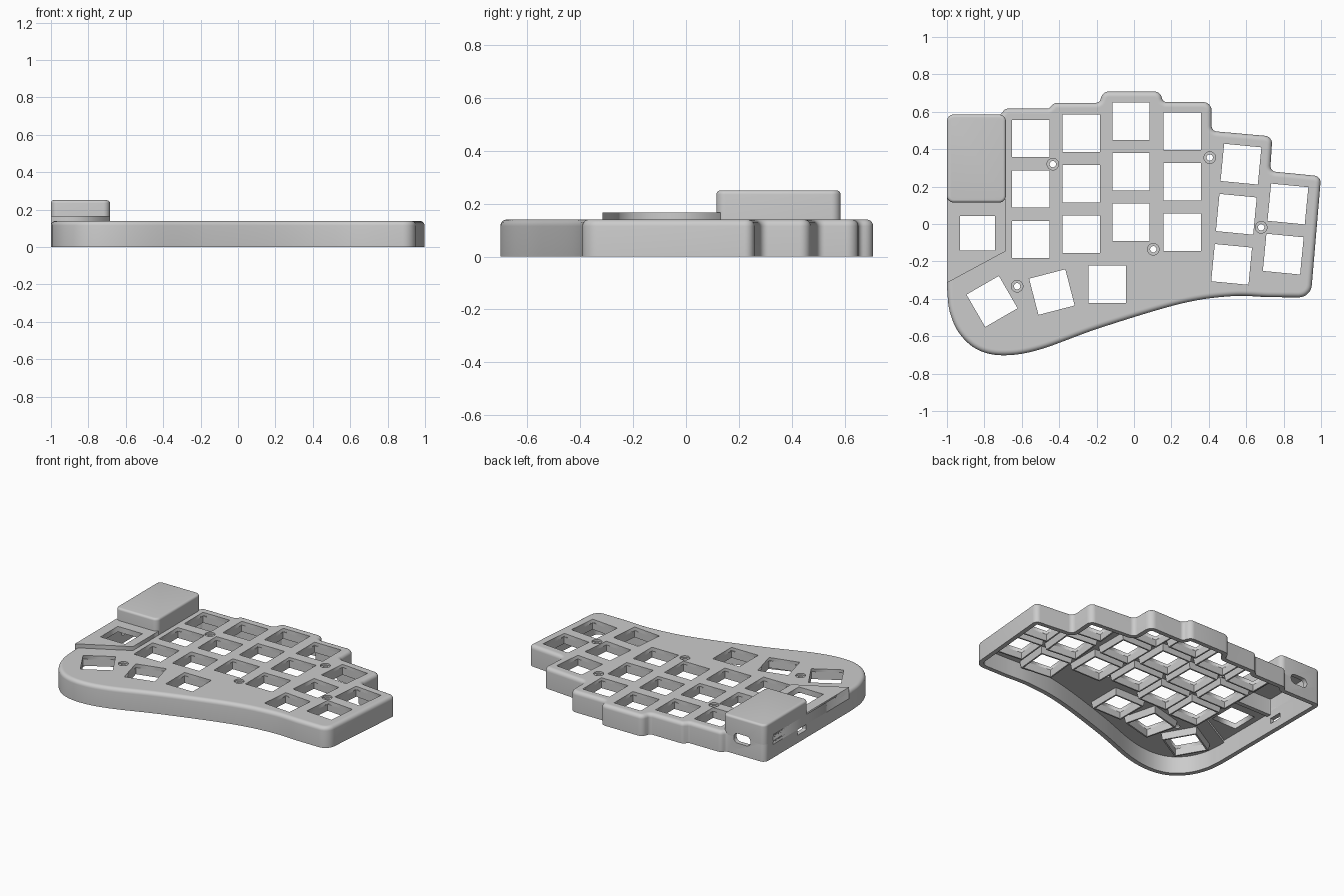
import bpy, bmesh, math
from mathutils import Vector, Matrix

cube = bpy.data.objects.get("Cube")
if cube:
    bpy.data.objects.remove(cube, do_unlink=True)

grey = bpy.data.materials.new("plain_grey")
grey.use_nodes = True
COLOR = (0.6, 0.6, 0.6, 1)
grey.diffuse_color = COLOR
grey.node_tree.nodes["Principled BSDF"].inputs["Base Color"].default_value = COLOR

TOP, WALL, ROUND = 0.14, 0.03, 0.025
UNDER = 0.115
RAISED, BOX_TOP, EDGE = 0.167, 0.25, -0.685
KEY = 0.2


def fillet(corners, steps=6):
    """Round each (x, y, radius) corner of a closed outline."""
    out = []
    for i, (x, y, r) in enumerate(corners):
        p = Vector((x, y))
        u = (Vector(corners[i - 1][:2]) - p).normalized()
        v = (Vector(corners[(i + 1) % len(corners)][:2]) - p).normalized()
        turn = math.pi - u.angle(v)
        if r == 0:
            out.append(p)
            continue
        t = r * math.tan(turn / 2)
        c = p + (u + v).normalized() * r / math.cos(turn / 2)
        a, b = p + u * t - c, p + v * t - c
        for k in range(steps + 1):
            s = k / steps
            out.append(c + (a * math.sin((1 - s) * turn) + b * math.sin(s * turn)) / math.sin(turn))
    return out


def spline(points, steps=8):
    """Smooth curve through the points."""
    pts = [Vector(p) for p in points]
    ext = [2 * pts[0] - pts[1]] + pts + [2 * pts[-1] - pts[-2]]
    out = []
    for a, b, c, d in zip(ext, ext[1:], ext[2:], ext[3:]):
        for k in range(steps):
            t = k / steps
            out.append((2 * b + (c - a) * t + (2 * a - 5 * b + 4 * c - d) * t ** 2
                        + (3 * b - a - 3 * c + d) * t ** 3) / 2)
    return out + [pts[-1]]


def inset(ring, d):
    """Move a clockwise outline inward by d."""
    out = []
    for i, p in enumerate(ring):
        e = (p - ring[i - 1]).normalized()
        f = (ring[(i + 1) % len(ring)] - p).normalized()
        n = Vector((e.y + f.y, -e.x - f.x)).normalized()
        out.append(p + n * d / max(0.3, n.dot(Vector((e.y, -e.x)))))
    return out


def loft(bm, layers, closed=False):
    """Skin matching outlines stacked at given heights."""
    rings = [[bm.verts.new((p[0], p[1], z)) for p in ring] for ring, z in layers]
    n = len(rings[0])
    pairs = list(zip(rings, rings[1:]))
    if closed:
        pairs.append((rings[-1], rings[0]))
    else:
        bm.faces.new(rings[0])
        bm.faces.new(rings[-1])
    for a, b in pairs:
        for i in range(n):
            j = (i + 1) % n
            bm.faces.new((a[i], a[j], b[j], b[i]))


def add(name, mesh):
    ob = bpy.data.objects.new(name, mesh)
    bpy.context.collection.objects.link(ob)
    mesh.materials.clear()
    mesh.materials.append(grey)
    return ob


def finish(name, bm):
    bmesh.ops.recalc_face_normals(bm, faces=bm.faces)
    mesh = bpy.data.meshes.new(name)
    bm.to_mesh(mesh)
    bm.free()
    return add(name, mesh)


def solid(name, layers, closed=False):
    bm = bmesh.new()
    loft(bm, layers, closed)
    return finish(name, bm)


def rounded_edge(ring, z, r, steps=5):
    """Layers that curve an outline inward up to height z."""
    angles = [math.pi / 2 * k / steps for k in range(steps + 1)]
    return [(inset(ring, r * (1 - math.cos(a))), z - r + r * math.sin(a)) for a in angles]


def slab(name, loops, z0, z1):
    """Flat plate: first loop is the outline, the others are holes."""
    curve = bpy.data.curves.new(name, "CURVE")
    curve.dimensions, curve.fill_mode, curve.extrude = "2D", "BOTH", (z1 - z0) / 2
    for loop in loops:
        line = curve.splines.new("POLY")
        line.points.add(len(loop) - 1)
        for point, p in zip(line.points, loop):
            point.co = (p[0], p[1], 0, 1)
        line.use_cyclic_u = True
    helper = bpy.data.objects.new(name, curve)
    bpy.context.collection.objects.link(helper)
    graph = bpy.context.evaluated_depsgraph_get()
    mesh = bpy.data.meshes.new_from_object(helper.evaluated_get(graph))
    bpy.data.objects.remove(helper, do_unlink=True)
    mesh.transform(Matrix.Translation((0, 0, (z0 + z1) / 2)))
    return add(name, mesh)


def rect(x0, x1, y0, y1, r):
    return fillet([(x0, y1, r), (x1, y1, r), (x1, y0, r), (x0, y0, r)])


def square(key, size):
    x, y, deg = key
    turn, h = Matrix.Rotation(math.radians(deg), 2), size / 2
    return [Vector((x, y)) + turn @ Vector(c) for c in ((-h, h), (h, h), (h, -h), (-h, -h))]


def circle(center, r, n=24):
    return [(center[0] + r * math.cos(math.tau * k / n), center[1] + r * math.sin(math.tau * k / n))
            for k in range(n)]


def cut(target, cutter):
    """Subtract the cutter, keeping the part whole if nothing would remain."""
    mod = target.modifiers.new("opening", "BOOLEAN")
    mod.operation, mod.object, mod.solver = "DIFFERENCE", cutter, "MANIFOLD"
    graph = bpy.context.evaluated_depsgraph_get()
    mesh = bpy.data.meshes.new_from_object(target.evaluated_get(graph))
    target.modifiers.remove(mod)
    if len(mesh.polygons) > len(target.data.polygons) / 2:
        target.data = mesh


# Case outline: stepped back and right side, sweeping front curve
steps_side = [(-1, .585, .035), (-.712, .585, .02), (-.69, .617, .034), (-.455, .617, .02),
              (-.425, .648, .034), (-.185, .648, .025), (-.165, .708, .04), (.14, .708, .04),
              (.155, .652, .025), (.415, .652, .045), (.415, .497, .03), (.74, .468, .04),
              (.728, .282, .03), (1, .255, .035), (.945, -.393, .07)]
front = spline([(.72, -.391), (.52, -.386), (.25, -.426), (-.18, -.555), (-.5, -.67),
                (-.69, -.702), (-.83, -.675), (-.93, -.59), (-.985, -.47), (-1, -.34)])
outline = fillet(steps_side + [(p.x, p.y, 0) for p in front])
inner = inset(outline, WALL)
case_wall = solid("case_wall", [(inner, 0), (outline, 0)] + rounded_edge(outline, TOP, ROUND)
                  + [(inner, TOP)], closed=True)

# Key positions (x, y, degrees): straight columns, tilted columns, thumb arc
keys = [(x, y - row * .27, 0) for x, y in ((-.552, .457), (-.283, .486), (-.016, .549), (.257, .495))
        for row in range(3)]
keys += [(x - row * .025, y - row * .268, -5.5) for x, y, rows in ((.572, .32, 3), (.823, .107, 2))
         for row in range(rows)]
keys += [(-.144, -.323, 0), (-.439, -.364, 14.5), (-.759, -.414, 30)]
openings = [square(key, KEY) for key in keys]

# Main plate in two layers, so the screw holes are countersunk
screws = [(-.434, .32), (.405, .355), (.68, -.018), (.103, -.135), (-.625, -.333)]
plate = [p for p in inset(outline, WALL - .001) if p.x > EDGE + .005 or p.y < -.33]
plate += [(-.972, -.297), (EDGE - .005, -.142), (EDGE - .005, .58)]
SINK = 0.128
for name, z0, z1, r in (("plate_lower", UNDER, SINK, .017), ("plate_upper", SINK, TOP, .031)):
    slab(name, [plate] + openings + [circle(s, r) for s in screws], z0, z1)

# Raised tray with its own opening, and the side wall beneath it
tray = [(-1, .13), (EDGE, .13), (EDGE, -.145), (-1, -.315)]
slab("tray", [tray, square((-.837, -.05, 0), .185)], TOP - .01, RAISED)
side = [(-1, .5), (WALL - 1, .5), (WALL - 1, -.298), (-1, -.315)]
slab("tray_side_wall", [side], .09, RAISED - .01)

# Hollow electronics box on the corner
box_ring = rect(-1, EDGE, .115, .585, .035)
hollow = inset(box_ring, WALL)
box = solid("box", [(hollow, BOX_TOP - .025), (hollow, UNDER), (box_ring, UNDER)]
            + rounded_edge(box_ring, BOX_TOP, .015))

# Port openings in the back and side
for spot, size, axis, r in (((-.83, .58, .11), (.125, .065), "X", .03),
                            ((-1, .19, .075), (.09, .045), "Y", .006)):
    w, h = size[0] / 2, size[1] / 2
    ring = rect(-w, w, -h, h, r) if axis == "X" else rect(-h, h, -w, w, r)
    port = solid("port_cutter", [(ring, -.06), (ring, .06)])
    port.hide_render = True
    port.data.transform(Matrix.Translation(spot) @ Matrix.Rotation(math.pi / 2, 4, axis))
    for part in (case_wall, box):
        cut(part, port)
    bpy.data.objects.remove(port, do_unlink=True)

# Square skirts hanging below each key opening
bm = bmesh.new()
for key in keys:
    loft(bm, [(square(key, .235), UNDER + .005), (square(key, .22), .07),
              (square(key, KEY), .07), (square(key, KEY), UNDER + .005)], closed=True)
finish("key_sockets", bm)

# Smooth rounded edges, keep sharp ones
bpy.ops.object.select_all(action="DESELECT")
for part in (case_wall, box):
    part.select_set(True)
    bpy.context.view_layer.objects.active = part
bpy.ops.object.shade_smooth_by_angle(angle=math.radians(30))
